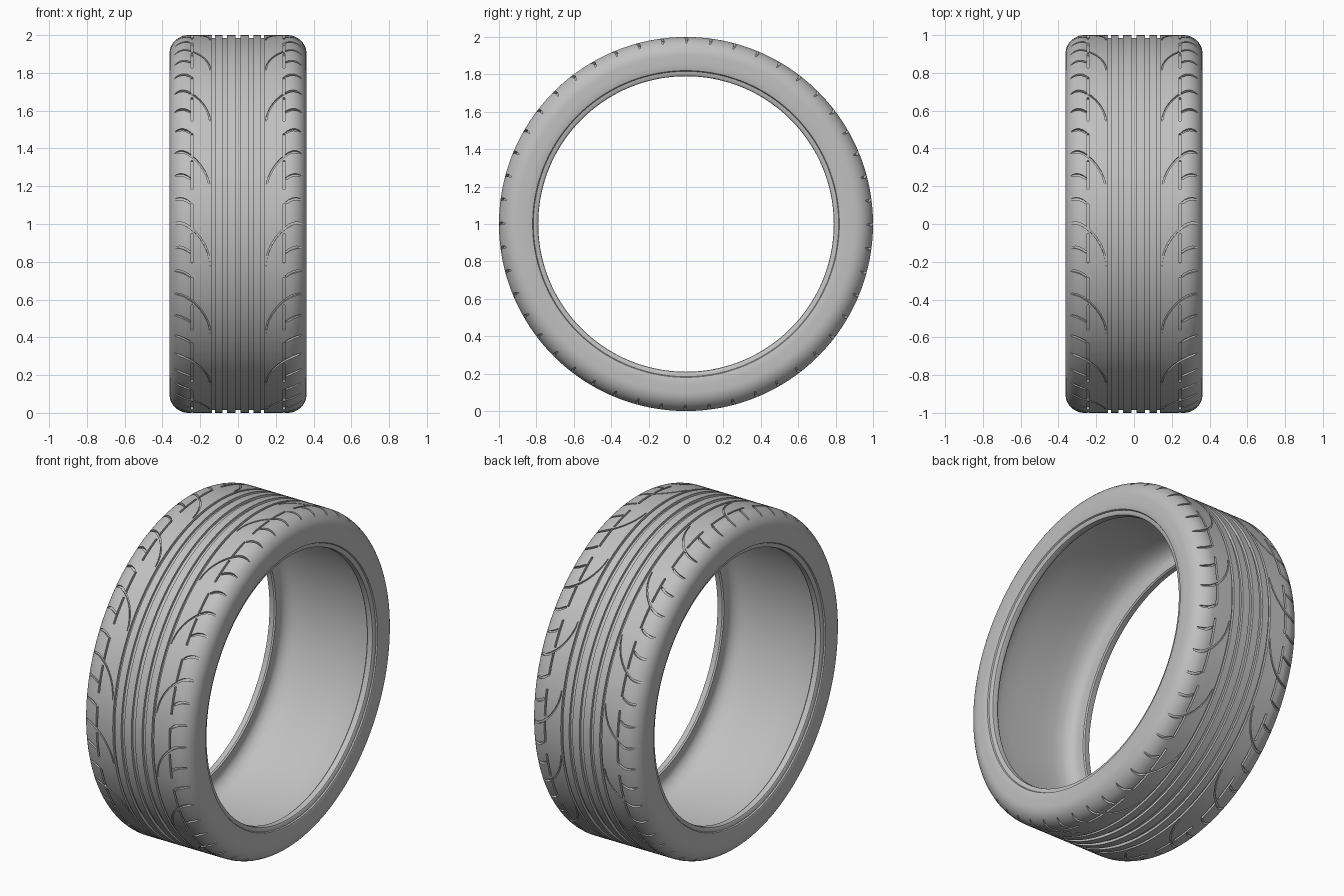
import bpy, bmesh
from math import sin, cos, pi, radians, sqrt, hypot

if "Cube" in bpy.data.objects:
    bpy.data.objects.remove(bpy.data.objects["Cube"])

SEGMENTS = 192
DEPTH = 0.015
REPEATS = 16
WIDTH = 0.363          # half width of the tire
CROWN = 0.262          # half width of the flat crown
SHOULDER = 0.10        # height of the rounded shoulder
GREY = (0.53, 0.53, 0.53, 1)

rubber = bpy.data.materials.new("grey_rubber")
rubber.use_nodes = True
rubber.diffuse_color = GREY
rubber.node_tree.nodes["Principled BSDF"].inputs["Base Color"].default_value = GREY


def on_wheel(x, r, angle):
    """Point at radius r; angle 0 is the front, 90 degrees the top."""
    return (x, -r * cos(angle), 1 + r * sin(angle))


def tread_radius(x):
    t = max(0, abs(x) - CROWN) / (WIDTH - CROWN)
    return 1 - SHOULDER + SHOULDER * sqrt(max(0, 1 - t * t))


def finish(bm, name):
    bmesh.ops.recalc_face_normals(bm, faces=bm.faces)
    mesh = bpy.data.meshes.new(name)
    bm.to_mesh(mesh)
    bm.free()
    mesh.materials.append(rubber)
    obj = bpy.data.objects.new(name, mesh)
    bpy.context.collection.objects.link(obj)
    return obj


def lathe(profile, name):
    bm = bmesh.new()
    rings = [[bm.verts.new(on_wheel(x, r, 2 * pi * i / SEGMENTS)) for x, r in profile]
             for i in range(SEGMENTS)]
    n = len(profile)
    for i, a in enumerate(rings):
        b = rings[(i + 1) % SEGMENTS]
        for j in range(n):
            k = (j + 1) % n
            bm.faces.new((a[j], a[k], b[k], b[j]))
    return finish(bm, name)


def add_groove(bm, path, width, side, turn):
    """Closed curved bar along (x, degrees, size factor) points."""
    pts = [(x * side, radians(d + turn), f) for x, d, f in path]
    rows = []
    for i, (x, a, f) in enumerate(pts):
        p, q = pts[max(i - 1, 0)], pts[min(i + 1, len(pts) - 1)]
        dx, da = q[0] - p[0], q[1] - p[1]
        half = width * f / 2 / hypot(dx, da)
        r = tread_radius(x)
        rows.append([bm.verts.new(on_wheel(x - da * half * s, r + h, a + dx * half * s))
                     for s, h in ((-1, -DEPTH * f), (1, -DEPTH * f), (1, 0.03), (-1, 0.03))])
    for a, b in zip(rows, rows[1:]):
        for j in range(4):
            k = (j + 1) % 4
            bm.faces.new((a[j], a[k], b[k], b[j]))
    bm.faces.new(rows[0])
    bm.faces.new(rows[-1])


# Tread half profile with the round-the-wheel grooves
half = [(0, 1 - DEPTH)]
for centre, w in ((0, 0.013), (0.07, 0.011), (0.13, 0.007)):
    if centre:
        half += [(centre - w, 1), (centre - w, 1 - DEPTH)]
    half += [(centre + w, 1 - DEPTH), (centre + w, 1)]
half.append((0.2, 1))
# Rounded shoulder
half += [(CROWN + (WIDTH - CROWN) * sin(i * pi / 24), 1 - SHOULDER + SHOULDER * cos(i * pi / 24))
         for i in range(13)]
# Flat sidewall, stepped bead ring and narrow lip
half += [(0.363, 0.86), (0.362, 0.828), (0.359, 0.82), (0.351, 0.816), (0.349, 0.8),
         (0.344, 0.792), (0.338, 0.79), (0.312, 0.79)]
# Hollow inside
half += [(0.304, 0.796), (0.302, 0.815), (0.304, 0.84), (0.296, 0.865), (0.274, 0.887),
         (0.24, 0.903), (0.19, 0.912), (0.1, 0.916), (0, 0.917)]
profile = half + [(-x, r) for x, r in reversed(half[1:-1])]
tire = lathe(profile, "tire")

# Shoulder slits and long curved grooves, mirrored on both sides
slit = [(0.336, 0.1, 0.3), (0.326, 0.25, 0.7), (0.31, 0.3, 1), (0.29, 0.1, 1),
        (0.27, -0.45, 1), (0.252, -1.2, 0.8)]
sweep = slit + [(0.225, -2.5, 0.7), (0.2, -4.2, 0.65), (0.178, -6.2, 0.6),
                (0.161, -8.4, 0.55), (0.151, -10.6, 0.5), (0.147, -12.8, 0.4)]
curved, straight = bmesh.new(), bmesh.new()
step = 360 / REPEATS
for n in range(REPEATS):
    for side in (-1, 1):
        add_groove(curved, sweep, 0.013, side, n * step)
        for third in (1, 2):
            add_groove(curved, slit, 0.013, side, (n + third / 3) * step)
        # Broken line beside the shoulder
        for start, length in ((-1.5, 7.6), (10.6, 9.0)):
            dash = [(0.243, start + length * i / 4, 1) for i in range(5)]
            add_groove(straight, dash, 0.011, side, n * step)

# Cut the grooves into the tire
for bm, name in ((curved, "curved_groove_cutter"), (straight, "line_groove_cutter")):
    cutter = finish(bm, name)
    cutter.hide_render = True
    mod = tire.modifiers.new(name, "BOOLEAN")
    mod.operation = "DIFFERENCE"
    mod.solver = "MANIFOLD"
    mod.object = cutter
    bpy.context.view_layer.objects.active = tire
    bpy.ops.object.modifier_apply(modifier=mod.name)
    bpy.data.objects.remove(cutter)

bpy.ops.object.select_all(action="DESELECT")
tire.select_set(True)
bpy.context.view_layer.objects.active = tire
bpy.ops.object.shade_smooth_by_angle(angle=radians(35))
